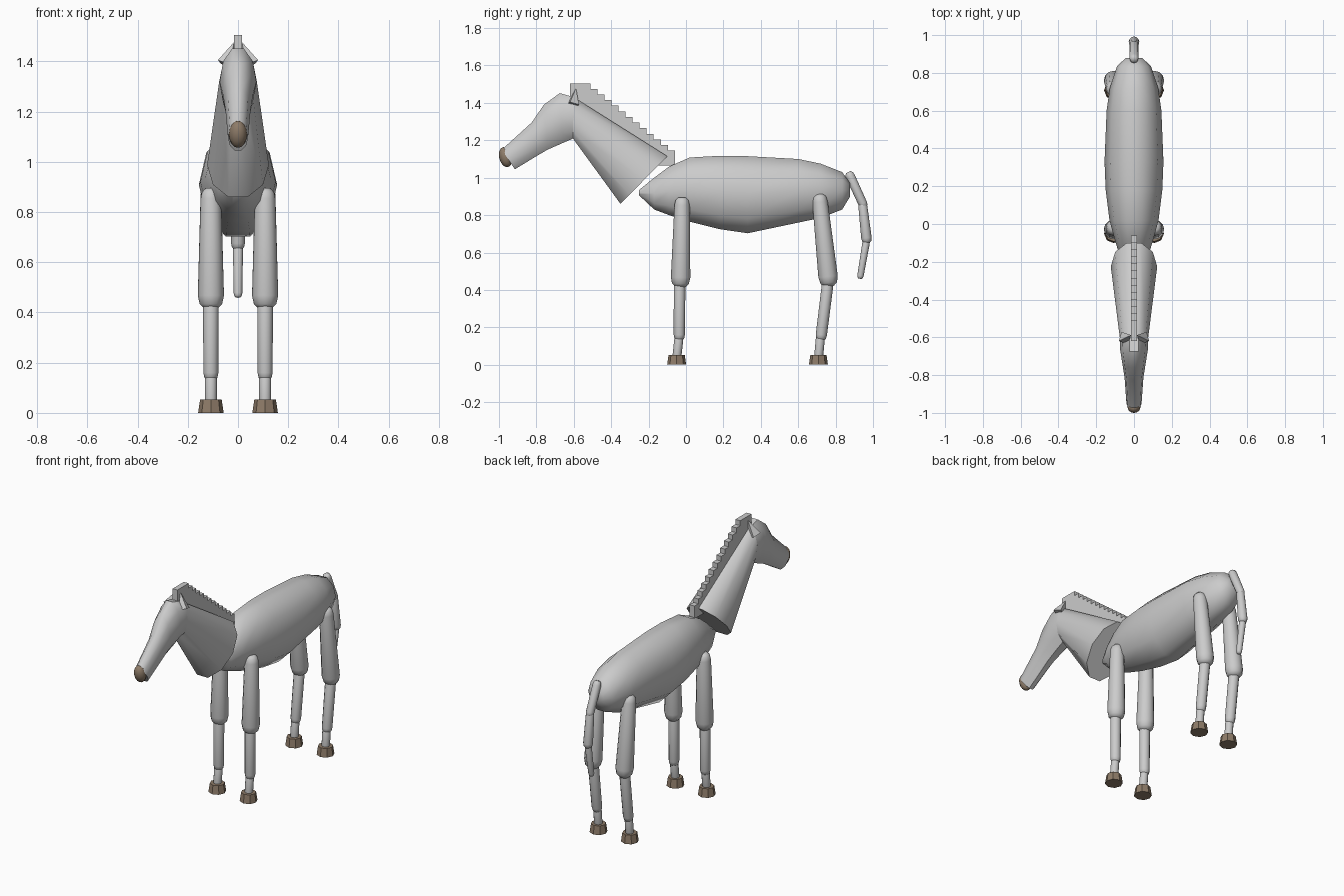
import bpy, bmesh
from math import sin, cos, pi, radians
from mathutils import Vector

if "Cube" in bpy.data.objects:
    bpy.data.objects.remove(bpy.data.objects["Cube"])

brown = bpy.data.materials.new("brown")
brown.diffuse_color = (0.27, 0.2, 0.14, 1)
brown.use_nodes = True
brown.node_tree.nodes["Principled BSDF"].inputs["Base Color"].default_value = brown.diffuse_color


def finish(name, bm, mat=None, smooth=True):
    bmesh.ops.recalc_face_normals(bm, faces=bm.faces)
    me = bpy.data.meshes.new(name)
    bm.to_mesh(me)
    bm.free()
    ob = bpy.data.objects.new(name, me)
    bpy.context.collection.objects.link(ob)
    if mat:
        me.materials.append(mat)
    if smooth:
        bpy.ops.object.select_all(action='DESELECT')
        ob.select_set(True)
        bpy.context.view_layer.objects.active = ob
        bpy.ops.object.shade_smooth_by_angle(angle=radians(50))
    return ob


def loft(name, sections, n=10, x=0, mat=None, smooth=True):
    """Sections: (top y, top z, bottom y, bottom z, half width)."""
    bm = bmesh.new()
    angles = [2 * pi * i / n for i in range(n)]
    k = 1 / max(sin(a) for a in angles)
    rings = []
    for ty, tz, by, bz, w in sections:
        top, bot = Vector((x, ty, tz)), Vector((x, by, bz))
        c, h = (top + bot) / 2, (top - bot) / 2 * k
        rings.append([bm.verts.new(c + h * sin(a) + Vector((w * cos(a), 0, 0))) for a in angles])
    for r, s in zip(rings, rings[1:]):
        for i in range(n):
            j = (i + 1) % n
            bm.faces.new((r[i], r[j], s[j], s[i]))
    bm.faces.new(rings[0])
    bm.faces.new(rings[-1])
    return finish(name, bm, mat, smooth)


def limb(name, x, a, b, ra, rb):
    """Tapered tube with rounded ends between two (y, z) points."""
    a, b = Vector(a), Vector(b)
    d = (b - a).normalized()
    p = Vector((-d.y, d.x))
    secs = []
    for c, r in ((a, ra * .5), (a + d * ra * .35, ra * .86), (a + d * ra, ra),
                 (b - d * rb, rb), (b - d * rb * .35, rb * .86), (b, rb * .5)):
        t, u = c + p * r, c - p * r
        secs.append((t.x, t.y, u.x, u.y, r))
    return loft(name, secs, 12, x)


# Body: (y, top, bottom, half width)
body = [(-.25, .935, .905, .03), (-.17, 1.0, .83, .075), (-.09, 1.06, .80, .1),
        (.02, 1.108, .765, .13), (.18, 1.117, .725, .15), (.33, 1.115, .703, .156),
        (.6, 1.1, .76, .145), (.72, 1.075, .785, .128), (.835, 1.03, .83, .09),
        (.878, .97, .9, .045)]
loft("body", [(y, t, y, b, w) for y, t, b, w in body])

# Neck and head
loft("neck", [(-.6, 1.43, -.605, 1.21, .075), (-.10, 1.115, -.35, .86, .123)])
loft("head", [(-.597, 1.43, -.602, 1.21, .075), (-.675, 1.452, -.66, 1.185, .073),
              (-.76, 1.39, -.74, 1.15, .06), (-.825, 1.295, -.80, 1.115, .05),
              (-.985, 1.15, -.915, 1.045, .04)])

# Nose: flattened ball tilted with the muzzle
bm = bmesh.new()
bmesh.ops.create_uvsphere(bm, u_segments=12, v_segments=8, radius=1)
bmesh.ops.scale(bm, vec=(.036, .034, .055), verts=bm.verts)
nose = finish("nose", bm, brown)
nose.location = (0, -.965, 1.11)
nose.rotation_euler.x = radians(15)

# Mane: overlapping blocks stepping down the neck
bm = bmesh.new()
for i in range(13):
    cube = bmesh.ops.create_cube(bm, size=1)["verts"]
    bmesh.ops.scale(bm, vec=(.033, .11, .08), verts=cube)
    bmesh.ops.translate(bm, vec=(0, -.565 + i * .0375, 1.465 - i * .03), verts=cube)
finish("mane", bm, smooth=False)

for s, side in ((1, "left"), (-1, "right")):
    # Ears: four-sided cones leaning inward
    base, tip = Vector((s * .05, -.605, 1.39)), Vector((s * .015, -.588, 1.478))
    bm = bmesh.new()
    bmesh.ops.create_cone(bm, cap_ends=True, segments=4, radius1=.037, radius2=0,
                          depth=(tip - base).length)
    ear = finish(side + "_ear", bm, smooth=False)
    ear.location = (base + tip) / 2
    ear.rotation_euler = (tip - base).to_track_quat('Z', 'Y').to_euler()

    # Legs: hip, knee, ankle and hoof points as (y, z)
    for end, hip, knee, ankle, foot in (
            ("front", (-.02, .895), (-.03, .415), (-.036, .13), -.05),
            ("hind", (.712, .912), (.765, .42), (.72, .13), .708)):
        x, tag = s * .108, f"{end}_{side}_"
        limb(tag + "upper_leg", x, hip, knee, .041, .052)
        limb(tag + "lower_leg", x, (knee[0] - .004, .46), ankle, .031, .03)
        limb(tag + "pastern", x, (ankle[0], .16), (foot, .03), .024, .024)
        bm = bmesh.new()
        bmesh.ops.create_cone(bm, cap_ends=True, segments=8, radius1=.051,
                              radius2=.043, depth=.053)
        hoof = finish(tag + "hoof", bm, brown, smooth=False)
        hoof.location = (x, foot, .0265)

# Tail: three hanging segments
limb("tail_top", 0, (.868, 1.03), (.955, .84), .025, .024)
limb("tail_middle", 0, (.943, .87), (.968, .65), .024, .028)
limb("tail_end", 0, (.966, .67), (.93, .46), .02, .017)
